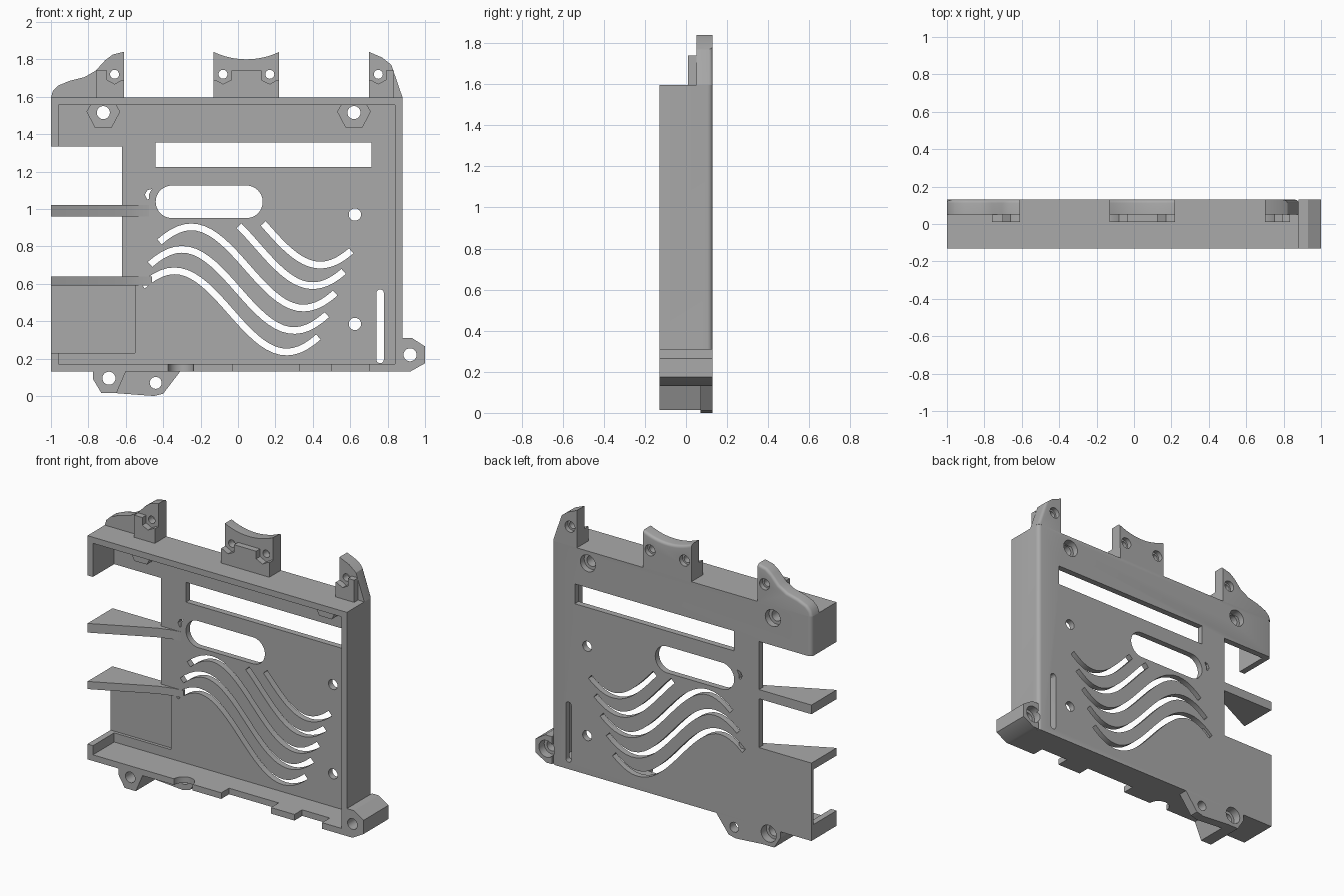
import bpy, bmesh, math
from mathutils import Vector

cube = bpy.data.objects.get("Cube")
if cube:
    bpy.data.objects.remove(cube)

grey = bpy.data.materials.new("plain grey")
grey.use_nodes = True
grey.diffuse_color = (0.4, 0.4, 0.4, 1)
grey.node_tree.nodes["Principled BSDF"].inputs["Base Color"].default_value = (0.4, 0.4, 0.4, 1)

BACK, FRONT, FLOOR = 0.13, -0.13, 0.09


def add_prism(bm, pts, a, b, axis="y"):
    """Extrude a flat outline between a and b along y (or z)."""
    def place(p, d):
        return (p[0], d, p[1]) if axis == "y" else (p[0], p[1], d)
    lo = [bm.verts.new(place(p, a)) for p in pts]
    hi = [bm.verts.new(place(p, b)) for p in pts]
    faces = [bm.faces.new(lo), bm.faces.new(hi)]
    for i in range(len(pts)):
        j = (i + 1) % len(pts)
        faces.append(bm.faces.new((lo[i], lo[j], hi[j], hi[i])))
    bmesh.ops.recalc_face_normals(bm, faces=faces)


def finish(name, bm):
    mesh = bpy.data.meshes.new(name)
    bm.to_mesh(mesh)
    bm.free()
    mesh.materials.append(grey)
    ob = bpy.data.objects.new(name, mesh)
    bpy.context.collection.objects.link(ob)
    return ob


def part(name, pts, a, b, axis="y", rounded=None, radius=0.025):
    bm = bmesh.new()
    add_prism(bm, pts, a, b, axis)
    if rounded:
        edges = [e for e in bm.edges
                 if all(abs(v.co.y - BACK) < 1e-4 for v in e.verts)
                 and rounded((e.verts[0].co + e.verts[1].co) / 2)]
        bmesh.ops.bevel(bm, geom=edges, offset=radius, segments=4,
                        profile=0.5, affect="EDGES")
    return finish(name, bm)


def cut(ob, shapes):
    """Subtract a group of separate prisms, given as (outline, a, b[, axis])."""
    bm = bmesh.new()
    for s in shapes:
        add_prism(bm, *s)
    cutter = finish("cutter", bm)
    cutter.hide_render = True
    mod = ob.modifiers.new("cut", "BOOLEAN")
    mod.operation, mod.solver, mod.object = "DIFFERENCE", "EXACT", cutter
    bpy.context.view_layer.update()
    mesh = bpy.data.meshes.new_from_object(
        ob.evaluated_get(bpy.context.evaluated_depsgraph_get()))
    ob.modifiers.clear()
    ob.data = mesh
    bpy.data.objects.remove(cutter)


def rect(x0, x1, z0, z1):
    return [(x0, z0), (x1, z0), (x1, z1), (x0, z1)]


def arc(x, z, r, start=0, end=360, n=24):
    return [(x + r * math.cos(math.radians(start + (end - start) * i / n)),
             z + r * math.sin(math.radians(start + (end - start) * i / n)))
            for i in range(n + (end - start < 360))]


def wave(tx, tz, x0, x1, n=28, half=0.018):
    """Constant-width slot along a cosine with its trough at tx, tz."""
    k = math.pi / 0.6
    upper, lower = [], []
    for i in range(n + 1):
        x = x0 + (x1 - x0) * i / n
        z = tz + 0.217 * (1 - math.cos(k * (x - tx)))
        nrm = Vector((-0.217 * k * math.sin(k * (x - tx)), 1)).normalized() * half
        upper.append((x + nrm.x, z + nrm.y))
        lower.append((x - nrm.x, z - nrm.y))
    return lower + upper[::-1]


# Shell: stepped outline, hollowed from the front
shell = part("shell", [(-1, .13), (.88, .13), (.88, 1.595), (-1, 1.595), (-1, 1.335),
                       (-.62, 1.335), (-.62, .59), (-1, .59)], FRONT, BACK,
             rounded=lambda m: m.x > .87 or (m.x < -.99 and m.z > 1.3))
cut(shell, [([(-1.1, .23), (-.96, .23), (-.96, .17), (.84, .17), (.84, 1.555),
              (-.96, 1.555), (-.96, 1.3), (-1.1, 1.3)], -.2, FLOOR)])

# Shallow recess in the floor and cut-outs along the bottom wall
cut(shell, [(rect(-1.1, -.55, .23, .62), 0, .11),
            (rect(-.03, .33, .1, .2), -.2, -.05),
            (rect(.5, .7, .1, .2), -.2, -.05),
            (arc(-.305, FRONT, .068), .1, .2, "z")])

# Openings through the floor
through = (0.0, 0.2)
openings = [
    rect(-.44, .715, 1.225, 1.355),
    arc(.045, 1.038, .087, -90, 90) + arc(-.353, 1.038, .087, 90, 270),
    arc(.76, .55, .02, 0, 180, 8) + arc(.76, .195, .02, 180, 360, 8),
    arc(.625, .97, .033), arc(.625, .385, .033),
    [(-.485, 1.05), (-.475, 1.055), (-.475, 1.08), (-.46, 1.107), (-.485, 1.1), (-.498, 1.075)],
    wave(.44, .70, .135, .605), wave(.4, .59, .005, .565), wave(.35, .47, -.42, .52),
    wave(.3, .35, -.47, .475), wave(.26, .235, -.51, .43),
]
cut(shell, [(o, *through) for o in openings])

# Screw seats sunk into the back
TOP_SCREWS, FOOT_SCREW, LUG_SCREW = [(-.72, 1.515), (.62, 1.515)], (.92, .22), (-.69, .095)
seats = [(arc(x, z, .055), .075, .2) for x, z in TOP_SCREWS + [FOOT_SCREW, LUG_SCREW]]
cut(shell, seats)
cut(shell, [(arc(*LUG_SCREW, .035), -.2, .2)])

# Tapered bosses below the top wall
for side, (x, z) in zip(("right", "left"), TOP_SCREWS):
    boss = part(side + "_screw_boss", [(x - .07, 1.555), (x - .09, 1.52), (x - .045, 1.435),
                                       (x + .045, 1.435), (x + .09, 1.52), (x + .07, 1.555)],
                .02, FLOOR)
    cut(boss, [(arc(x, z, .035), -.1, .2)])

# Foot on the lower left corner
foot = part("corner_foot", [(.88, .13), (.92, .13), (1, .175), (1, .265), (.93, .31), (.88, .31)],
            FRONT, BACK)
cut(foot, [(arc(*FOOT_SCREW, .035), -.2, .2)])
cut(foot, [seats[2]])

# Lugs under the bottom wall
lug = part("bottom_lug", [(-.775, .13), (-.775, .09), (-.73, .015), (-.65, .015), (-.6, .13)],
           FRONT, BACK)
cut(lug, [(arc(*LUG_SCREW, .035), -.2, .2)])
cut(lug, [seats[3]])
tab = part("bottom_tab", [(-.65, .015), (-.45, 0), (-.4, .012), (-.31, .13), (-.6, .13)], .07, BACK)
cut(tab, [(arc(-.44, .07, .032), 0, .2)])

# Horizontal fins on the open side
for name, z0, z1 in (("upper_fin", .96, 1.02), ("lower_fin", .59, .64)):
    part(name, [(-1, BACK), (-1, FRONT), (-.62, .055), (-.53, .083), (-.46, .092),
                (-.46, .11), (-.62, .11), (-.62, BACK)], z0, z1, "z")

# Ears above the top wall, each with a stepped block in front of it
BASE = 1.595
ears = {
    "right": ([(-1, BASE), (-.99, 1.63), (-.96, 1.66), (-.9, 1.685), (-.82, 1.705), (-.76, 1.74),
               (-.71, 1.795), (-.67, 1.825), (-.61, 1.84), (-.61, BASE)],
              [(-.76, BASE), (-.76, 1.74), (-.7, 1.74), (-.7, 1.69), (-.66, 1.668),
               (-.62, 1.69), (-.61, 1.69), (-.61, BASE)], [-.66]),
    "middle": ([(-.13, BASE)] + arc(.045, 2.21, .41, 244.7, 295.3, 16) + [(.22, BASE)],
               [(-.13, BASE), (-.13, 1.69), (-.12, 1.69), (-.08, 1.668), (-.035, 1.69),
                (-.035, 1.74), (.125, 1.74), (.125, 1.69), (.17, 1.668), (.21, 1.69),
                (.22, 1.69), (.22, BASE)], [-.08, .17]),
    "left": ([(.7, BASE), (.7, 1.84), (.77, 1.81), (.82, 1.77), (.88, BASE)],
             [(.7, BASE), (.7, 1.69), (.71, 1.69), (.75, 1.668), (.79, 1.69), (.79, 1.74),
              (.835, 1.74), (.835, BASE)], [.75]),
}
for name, (outline, block, holes) in ears.items():
    lean = {"right": lambda m: m.z > 1.6 and m.x < -.62,
            "middle": lambda m: m.z > 1.75,
            "left": lambda m: m.x > .83}[name]
    ear = part(name + "_ear", outline, .05, BACK, rounded=lean, radius=.018)
    cut(ear, [(arc(x, 1.72, .024), 0, .2) for x in holes])
    cut(ear, [(arc(x, 1.72, .036), .1, .2) for x in holes])
    part(name + "_ear_block", block, .01, .05)

# Smooth curved walls, crisp corners
bpy.ops.object.select_all(action="DESELECT")
for ob in bpy.context.collection.objects:
    if ob.type == "MESH" and grey.name in ob.data.materials:
        ob.select_set(True)
        bpy.context.view_layer.objects.active = ob
bpy.ops.object.shade_smooth_by_angle(angle=math.radians(30))
